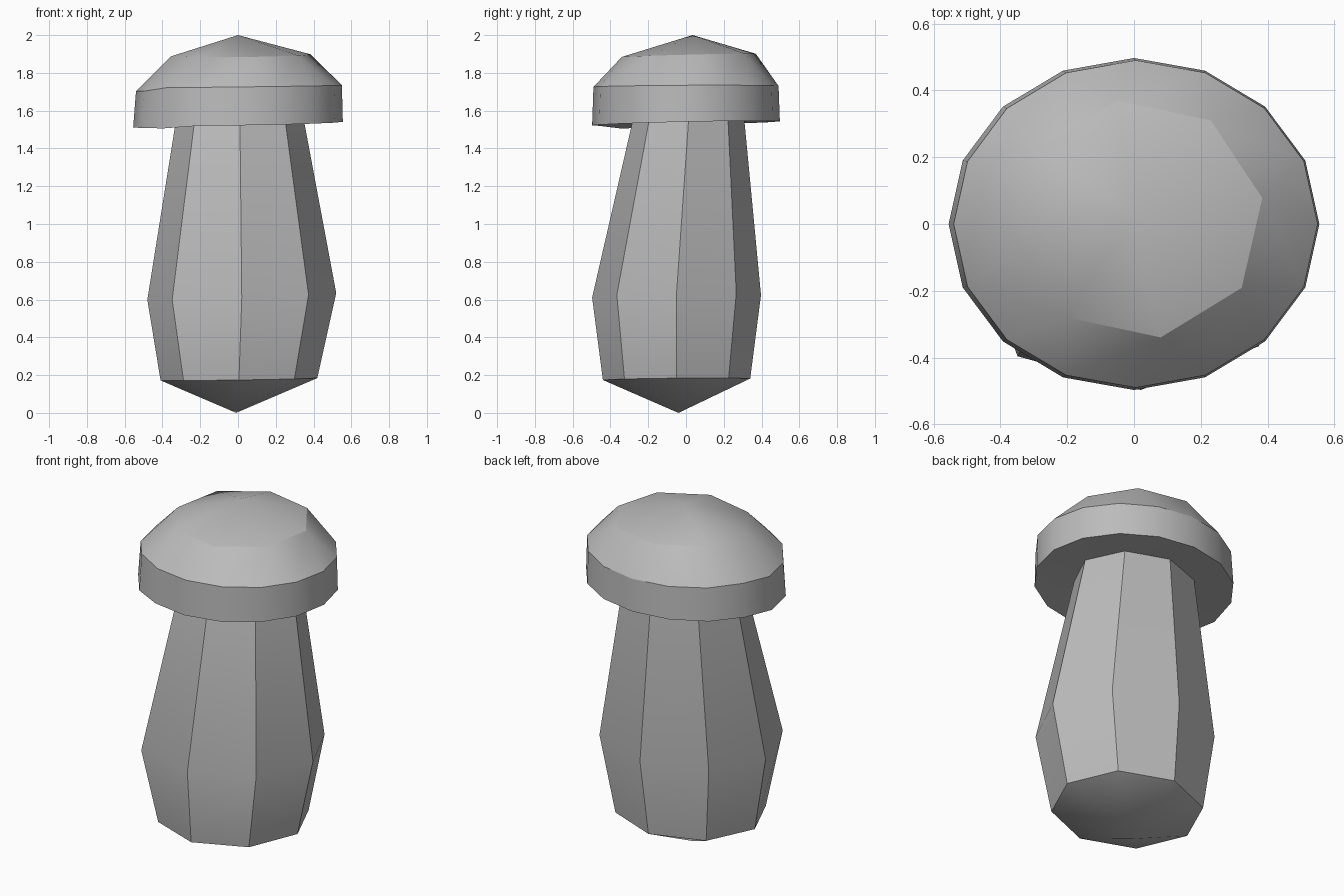
import bpy, bmesh
from math import sin, cos, tau, radians

old = bpy.data.objects.get("Cube")
if old:
    bpy.data.objects.remove(old, do_unlink=True)

mat = bpy.data.materials.new("plain_grey")
mat.use_nodes = True
GREY = (0.5, 0.5, 0.5, 1)
mat.diffuse_color = GREY
mat.node_tree.nodes["Principled BSDF"].inputs["Base Color"].default_value = GREY


def ring(bm, n, center, rx, ry, tilt=(0, 0), turn=0):
    """Elliptical ring of n vertices, sloped by tilt along x and y."""
    cx, cy, cz = center
    verts = []
    for i in range(n):
        a = tau * i / n + radians(turn)
        x, y = rx * cos(a), ry * sin(a)
        verts.append(bm.verts.new((cx + x, cy + y, cz + tilt[0] * x + tilt[1] * y)))
    return verts


def bridge(bm, low, high):
    n = len(low)
    for i in range(n):
        j = (i + 1) % n
        bm.faces.new((low[i], low[j], high[j], high[i]))


def fan(bm, verts, tip):
    v = bm.verts.new(tip)
    for i in range(len(verts)):
        bm.faces.new((verts[i], verts[(i + 1) % len(verts)], v))


def finish(bm, name):
    bmesh.ops.recalc_face_normals(bm, faces=bm.faces)
    mesh = bpy.data.meshes.new(name)
    bm.to_mesh(mesh)
    bm.free()
    obj = bpy.data.objects.new(name, mesh)
    bpy.context.collection.objects.link(obj)
    mesh.materials.append(mat)
    bpy.ops.object.select_all(action="DESELECT")
    obj.select_set(True)
    bpy.context.view_layer.objects.active = obj
    bpy.ops.object.shade_smooth_by_angle(angle=radians(25))


# Stem: eight-sided, bulging low, with a pointed foot
bm = bmesh.new()
foot = ring(bm, 8, (0.005, -0.05, 0.178), 0.415, 0.39, (0.015, 0.01))
belly = ring(bm, 8, (0.02, -0.05, 0.617), 0.5, 0.447, (0.035, 0.015))
belly[5].co.y -= 0.03
belly[5].co.x -= 0.015
neck = ring(bm, 8, (0.01, 0.015, 1.57), 0.335, 0.292)
bridge(bm, foot, belly)
bridge(bm, belly, neck)
fan(bm, foot, (-0.01, -0.04, 0))
fan(bm, neck, (0.01, 0.015, 1.6))
finish(bm, "stem")

# Cap: sixteen-sided rim, eight-sided crown and a blunt point
bm = bmesh.new()
under = ring(bm, 16, (0, 0, 1.55), 0.3, 0.27)
lip = ring(bm, 16, (0, 0, 1.533), 0.555, 0.497, (0.015, 0.022))
for i in (8, 9, 10):
    lip[i].co.z -= 0.013
rim = ring(bm, 16, (0.005, 0, 1.728), 0.545, 0.49, (0.012, 0.005))
for i in (8, 9):
    rim[i].co.z -= 0.018
crown = ring(bm, 8, (0.015, 0.015, 1.893), 0.375, 0.36, (0.01, 0.025), 10)
bridge(bm, under, lip)
bridge(bm, lip, rim)
for k in range(8):
    a, b, c = rim[2 * k - 1], rim[2 * k], rim[2 * k + 1]
    bm.faces.new((a, b, crown[k]))
    bm.faces.new((b, c, crown[k]))
    bm.faces.new((c, crown[(k + 1) % 8], crown[k]))
fan(bm, crown, (0, 0.035, 2))
fan(bm, under, (0, 0, 1.56))
finish(bm, "cap")
